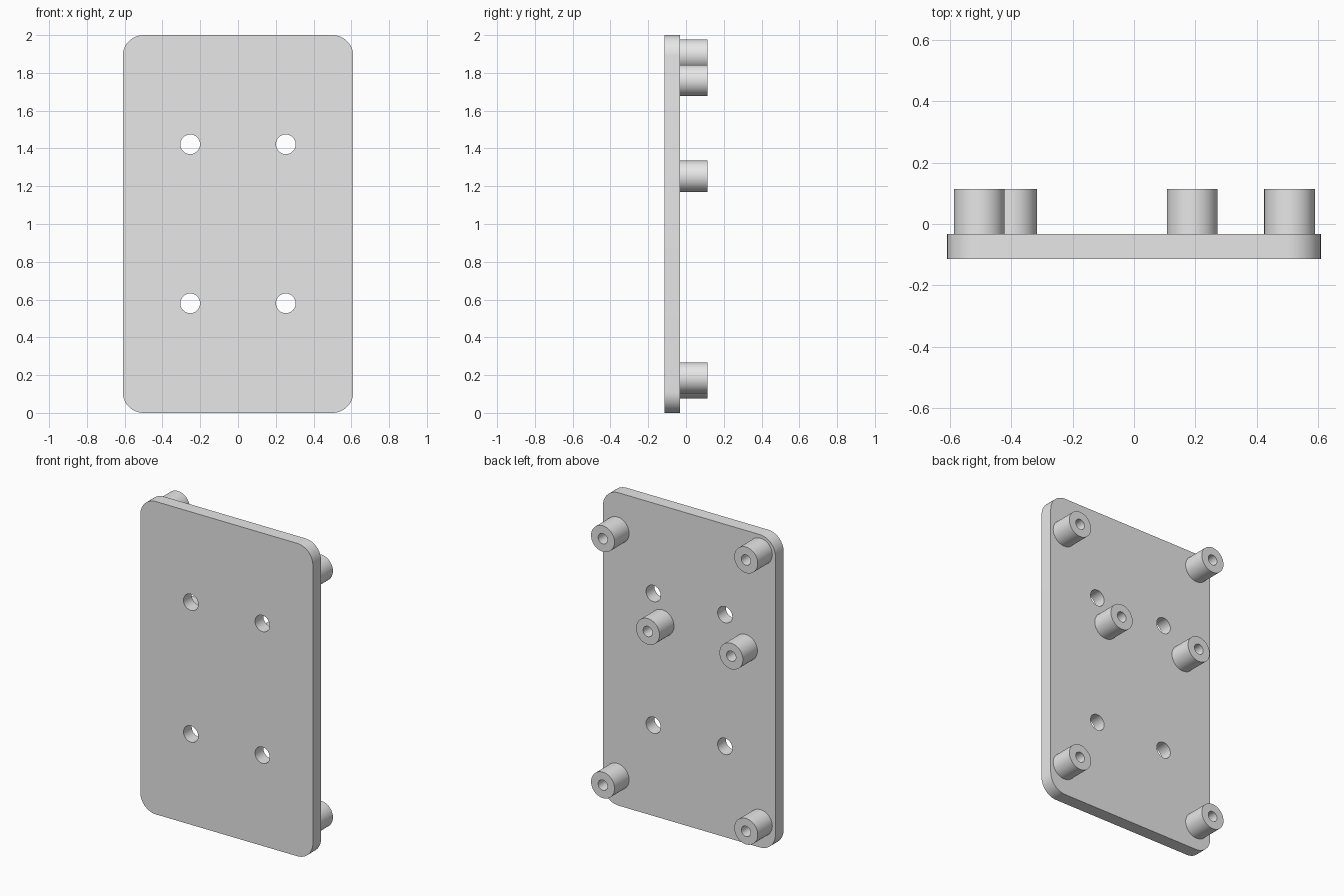
import bpy, bmesh, math
from mathutils import Matrix, Vector

cube = bpy.data.objects.get("Cube")
if cube:
    bpy.data.objects.remove(cube, do_unlink=True)

FRONT, FACE, TIP = -0.115, -0.032, 0.115      # plate front, plate back, post ends
HALF_W, HEIGHT, CORNER = 0.61, 2.0, 0.11

grey = bpy.data.materials.new("plain grey")
grey.use_nodes = True
grey.diffuse_color = (0.8, 0.8, 0.8, 1)
grey.node_tree.nodes["Principled BSDF"].inputs["Base Color"].default_value = (0.8, 0.8, 0.8, 1)


def make_object(name, bm):
    bmesh.ops.recalc_face_normals(bm, faces=bm.faces)
    mesh = bpy.data.meshes.new(name)
    bm.to_mesh(mesh)
    bm.free()
    mesh.materials.append(grey)
    obj = bpy.data.objects.new(name, mesh)
    bpy.context.collection.objects.link(obj)
    return obj


def select_only(obj):
    bpy.ops.object.select_all(action='DESELECT')
    obj.select_set(True)
    bpy.context.view_layer.objects.active = obj


def smooth(obj):
    select_only(obj)
    bpy.ops.object.shade_smooth_by_angle(angle=math.radians(35))


# Rounded rectangular plate
bm = bmesh.new()
outline = []
for i, (sx, sz) in enumerate([(1, 1), (-1, 1), (-1, -1), (1, -1)]):
    cx = sx * (HALF_W - CORNER)
    cz = HEIGHT / 2 + sz * (HEIGHT / 2 - CORNER)
    for k in range(13):
        a = math.pi / 2 * (i + k / 12)
        outline.append(bm.verts.new((cx + CORNER * math.cos(a), FRONT, cz + CORNER * math.sin(a))))
face = bm.faces.new(outline)
ext = bmesh.ops.extrude_face_region(bm, geom=[face])
bmesh.ops.translate(bm, vec=(0, FACE - FRONT, 0),
                    verts=[v for v in ext["geom"] if isinstance(v, bmesh.types.BMVert)])
plate = make_object("mounting_plate", bm)

# Four through holes
bm = bmesh.new()
for x in (-0.253, 0.253):
    for z in (0.58, 1.422):
        place = Matrix.Translation((x, 0, z)) @ Matrix.Rotation(math.pi / 2, 4, 'X')
        bmesh.ops.create_cone(bm, cap_ends=True, segments=48, radius1=0.052,
                              radius2=0.052, depth=0.5, matrix=place)
cutter = make_object("hole_cutter", bm)
cutter.hide_render = True
cut = plate.modifiers.new("holes", 'BOOLEAN')
cut.operation = 'DIFFERENCE'
cut.solver = 'EXACT'
cut.object = cutter
select_only(plate)
bpy.ops.object.modifier_apply(modifier=cut.name)
bpy.data.objects.remove(cutter, do_unlink=True)
smooth(plate)


# Hollow standoff posts on the back
def standoff(name, x, z, radius=0.083, bore=0.033):
    bm = bmesh.new()
    profile = [(radius, FACE), (radius, TIP), (bore, TIP), (bore, FACE)]
    verts = [bm.verts.new((r, y, 0)) for r, y in profile]
    edges = [bm.edges.new(pair) for pair in zip(verts, verts[1:])]
    bmesh.ops.spin(bm, geom=verts + edges, cent=(0, 0, 0), axis=(0, 1, 0),
                   angle=math.tau, steps=48)
    bmesh.ops.remove_doubles(bm, verts=bm.verts, dist=0.0001)
    bmesh.ops.translate(bm, verts=bm.verts, vec=Vector((x, 0, z)))
    smooth(make_object(name, bm))


standoff("upper_left_post", 0.508, 1.76)
standoff("upper_right_post", -0.505, 1.895)
standoff("middle_left_post", 0.19, 1.252)
standoff("middle_right_post", -0.4, 1.252)
standoff("lower_left_post", 0.508, 0.185)
standoff("lower_right_post", -0.505, 0.16)
